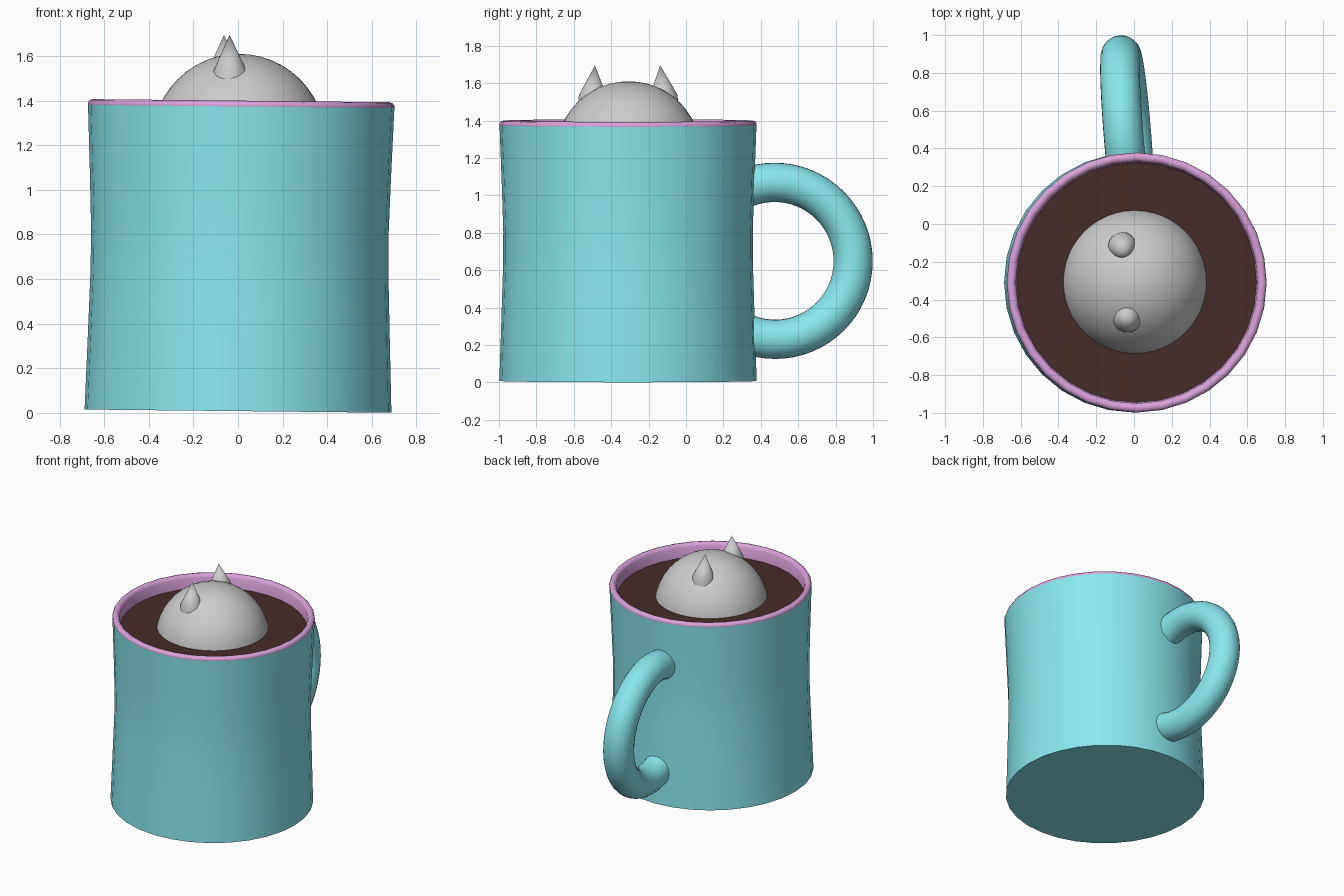
import bpy, bmesh, math
from mathutils import Vector, Matrix

if "Cube" in bpy.data.objects:
    bpy.data.objects.remove(bpy.data.objects["Cube"])

CY = -0.31                      # mug centre in y
TILT = Matrix.Translation((0, CY, 0.008)) @ Matrix.Rotation(0.0105, 4, 'Y')


def material(name, rgb):
    m = bpy.data.materials.new(name)
    m.diffuse_color = (*rgb, 1)
    m.use_nodes = True
    m.node_tree.nodes["Principled BSDF"].inputs["Base Color"].default_value = m.diffuse_color
    return m


def finish(obj, mat=None, angle=40):
    if mat:
        obj.data.materials.append(mat)
    bpy.ops.object.select_all(action='DESELECT')
    obj.select_set(True)
    bpy.context.view_layer.objects.active = obj
    bpy.ops.object.shade_smooth_by_angle(angle=math.radians(angle))


def lathe(name, profile, matrix, mat=None, sides=32, angle=40):
    """Spin a (radius, height) profile round z."""
    bm = bmesh.new()
    vs = [bm.verts.new((r, 0, z)) for r, z in profile]
    es = [bm.edges.new(p) for p in zip(vs, vs[1:])]
    bmesh.ops.spin(bm, geom=vs + es, axis=(0, 0, 1), cent=(0, 0, 0),
                   angle=math.tau, steps=sides, use_duplicate=False)
    bmesh.ops.remove_doubles(bm, verts=bm.verts, dist=1e-4)
    bmesh.ops.recalc_face_normals(bm, faces=bm.faces)
    me = bpy.data.meshes.new(name)
    bm.to_mesh(me)
    bm.free()
    obj = bpy.data.objects.new(name, me)
    bpy.context.collection.objects.link(obj)
    obj.matrix_world = matrix
    finish(obj, mat, angle)
    return obj


teal = material("teal_glaze", (0.25, 0.81, 0.86))
pink = material("pink_glaze", (0.70, 0.36, 0.70))
brown = material("drink_brown", (0.06, 0.025, 0.02))

# Mug shell, rim with inner lining, and drink
lathe("mug_body", [(0, 0), (0.688, 0), (0.678, 0.3), (0.668, 0.62), (0.667, 0.8),
                   (0.675, 1.05), (0.687, 1.368)], TILT, teal)
lathe("mug_rim_and_lining", [(0.687, 1.366), (0.688, 1.375), (0.679, 1.388),
                             (0.665, 1.392), (0.65, 1.388), (0.64, 1.37),
                             (0.632, 1.25), (0.62, 0.08), (0, 0.08)], TILT, pink, angle=60)
lathe("drink_surface", [(0, 1.295), (0.637, 1.295)], TILT, brown)

# Handle: a ring sunk into the back of the mug
normal = Vector((1, 0.08, 0.05)).normalized()
bpy.ops.mesh.primitive_torus_add(major_segments=64, minor_segments=24,
                                 major_radius=0.42, minor_radius=0.105,
                                 location=(-0.035, 0.475, 0.65),
                                 rotation=normal.to_track_quat('Z', 'Y').to_euler())
handle = bpy.context.object
handle.name = "mug_handle"
finish(handle, teal, 60)

# Floating round head
bpy.ops.mesh.primitive_uv_sphere_add(segments=48, ring_count=24, radius=0.388,
                                     location=(0.004, -0.307, 1.222))
head = bpy.context.object
head.name = "floating_head"
finish(head)

# Two pointed ears, leaning slightly inward
for name, base, tip in (("front_ear", (-0.034, -0.503, 1.44), (-0.038, -0.487, 1.695)),
                        ("back_ear", (-0.060, -0.112, 1.44), (-0.063, -0.138, 1.695))):
    axis = Vector(tip) - Vector(base)
    h = axis.length
    m = Matrix.Translation(base) @ axis.to_track_quat('Z', 'Y').to_matrix().to_4x4()
    lathe(name, [(0, 0), (0.076, 0), (0.076, h - 0.165), (0, h)], m, None, 32, 30)
